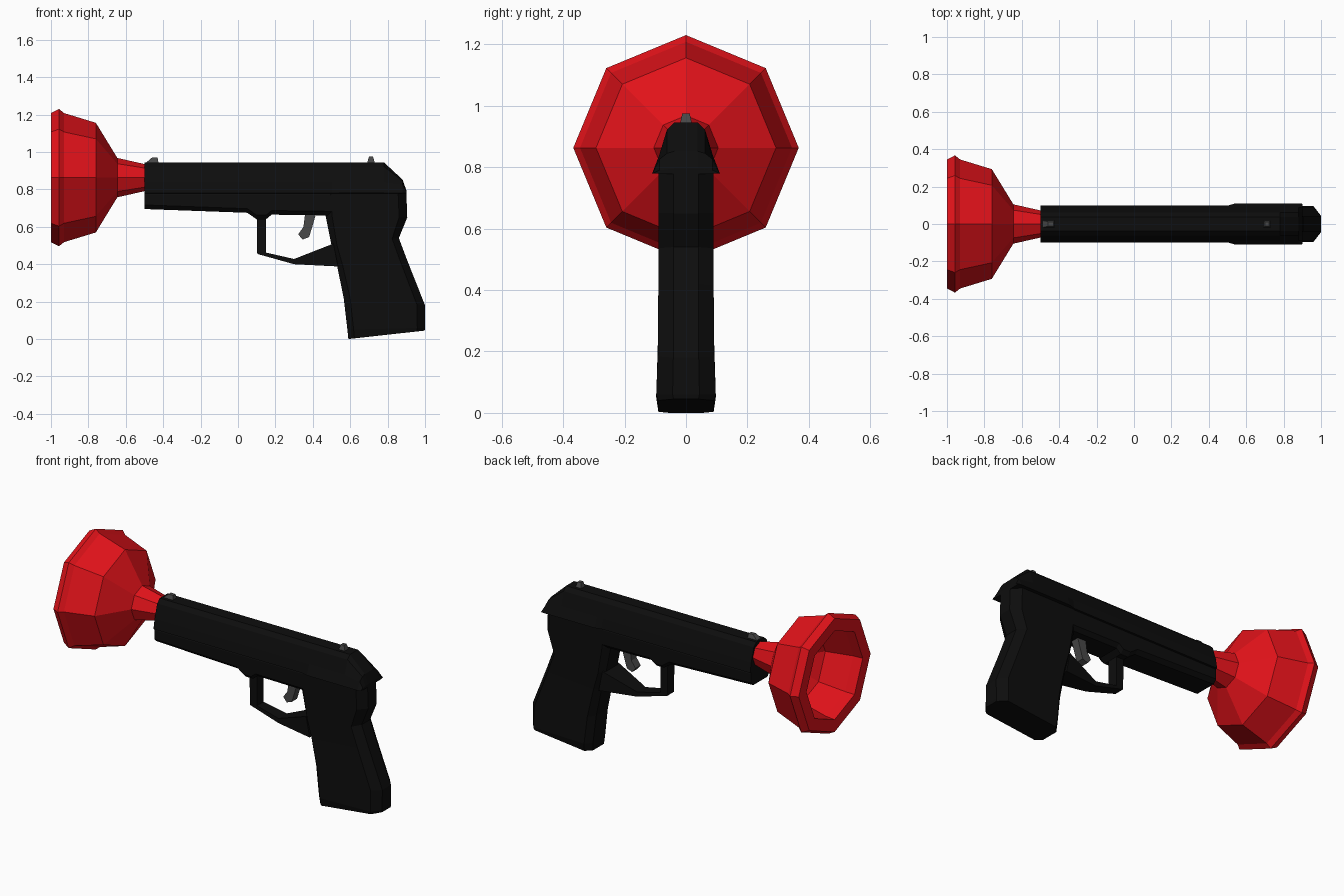
import bpy, bmesh
from math import sin, cos, pi

if "Cube" in bpy.data.objects:
    bpy.data.objects.remove(bpy.data.objects["Cube"])


def material(name, color):
    m = bpy.data.materials.new(name)
    m.diffuse_color = (*color, 1)
    m.use_nodes = True
    m.node_tree.nodes["Principled BSDF"].inputs["Base Color"].default_value = m.diffuse_color
    return m


black = material("black", (0.004, 0.004, 0.004))
red = material("red", (0.75, 0.006, 0.01))
grey = material("dark_grey", (0.065, 0.065, 0.065))


def loft(name, rings, mat):
    """Skin a list of equal-length closed rings and cap both ends."""
    bm = bmesh.new()
    rows = [[bm.verts.new(p) for p in r] for r in rings]
    n = len(rows[0])
    for a, b in zip(rows, rows[1:]):
        for i in range(n):
            j = (i + 1) % n
            bm.faces.new((a[i], a[j], b[j], b[i]))
    bm.faces.new(rows[0])
    bm.faces.new(rows[-1][::-1])
    bmesh.ops.recalc_face_normals(bm, faces=bm.faces)
    me = bpy.data.meshes.new(name)
    bm.to_mesh(me)
    bm.free()
    me.materials.append(mat)
    ob = bpy.data.objects.new(name, me)
    bpy.context.collection.objects.link(ob)
    return ob


def mirrored(half):
    """Close a half outline by mirroring it across y = 0."""
    return half + [(x, -y, z) for x, y, z in reversed(half)]


def prism(name, profile, w, mat):
    return loft(name, [[(x, y, z) for x, z in profile] for y in (-w, w)], mat)


# Plunger cup: eight-sided outside, rim and hollow inside
cup = [(-0.48, 0.068), (-0.645, 0.105), (-0.76, 0.293), (-0.93, 0.345),
       (-0.957, 0.367), (-1, 0.345), (-1, 0.27), (-0.94, 0.265),
       (-0.78, 0.225), (-0.68, 0.08)]
loft("plunger_cup", [[(x, r * cos(i * pi / 4), 0.863 + r * sin(i * pi / 4))
                      for i in range(8)] for x, r in cup], red)

# Slide: tapered section flaring at its lower edge, wider at the rear
slide = []
for x, top, shoulder, side, flare in [
        (-0.5, 0.945, 0.922, 0.84, 0.098), (0.5, 0.945, 0.922, 0.84, 0.098),
        (0.54, 0.945, 0.922, 0.84, 0.11), (0.78, 0.945, 0.922, 0.84, 0.11),
        (0.88, 0.852, 0.845, 0.825, 0.11), (0.9, 0.795, 0.793, 0.79, 0.108)]:
    slide.append(mirrored([(x, 0.038, top), (x, 0.062, shoulder),
                           (x, 0.087, side), (x, flare, 0.78),
                           (x, 0.08, 0.778)]))
loft("slide", slide, black)

# Frame under the slide with a chamfered lower edge
frame = []
for x, z in [(-0.5, 0.695), (0.05, 0.675), (0.1, 0.64), (0.15, 0.64),
             (0.18, 0.665), (0.55, 0.66)]:
    frame.append(mirrored([(x, 0.085, 0.785), (x, 0.09, 0.77),
                           (x, 0.09, z + 0.022), (x, 0.068, z)]))
loft("frame", frame, black)

# Grip: front and back edge points at each level, plus half width
grip = []
for xf, zf, xb, zb, w in [
        (0.46, 0.785, 0.9, 0.785, 0.09), (0.468, 0.66, 0.905, 0.65, 0.09),
        (0.5, 0.5, 0.86, 0.54, 0.09), (0.53, 0.39, 0.905, 0.42, 0.09),
        (0.565, 0.22, 1.0, 0.18, 0.092), (0.585, 0.05, 1.0, 0.06, 0.097),
        (0.59, 0.0, 0.998, 0.045, 0.09)]:
    grip.append(mirrored([(xf + (xb - xf) * t, w * k, zf + (zb - zf) * t)
                          for t, k in [(0, 0.6), (0.08, 1), (0.9, 1),
                                       (1, 0.45)]]))
loft("grip", grip, black)

# Trigger guard, broadening where it meets the grip
guard = []
for xo, zo, xi, zi, w in [(0.1, 0.66, 0.15, 0.66, 0.032),
                          (0.103, 0.455, 0.15, 0.462, 0.032),
                          (0.3, 0.4, 0.3, 0.428, 0.04),
                          (0.535, 0.388, 0.51, 0.51, 0.075)]:
    guard.append([(xo, -w, zo), (xo, w, zo), (xi, w, zi), (xi, -w, zi)])
loft("trigger_guard", guard, black)

# Trigger
prism("trigger", [(0.36, 0.68), (0.42, 0.68), (0.4, 0.61), (0.38, 0.545),
                  (0.345, 0.532), (0.322, 0.56), (0.35, 0.6)], 0.025, grey)

# Sights
for name, x0, x1, x2, x3, top in [
        ("front_sight", -0.495, -0.46, -0.43, -0.425, 0.97),
        ("rear_sight", 0.69, 0.7, 0.722, 0.732, 0.975)]:
    loft(name, [[(a, -w, z), (b, -w, z), (b, w, z), (a, w, z)]
                for a, b, w, z in [(x0, x3, 0.02, 0.94),
                                   (x1, x2, 0.012, top)]], grey)
